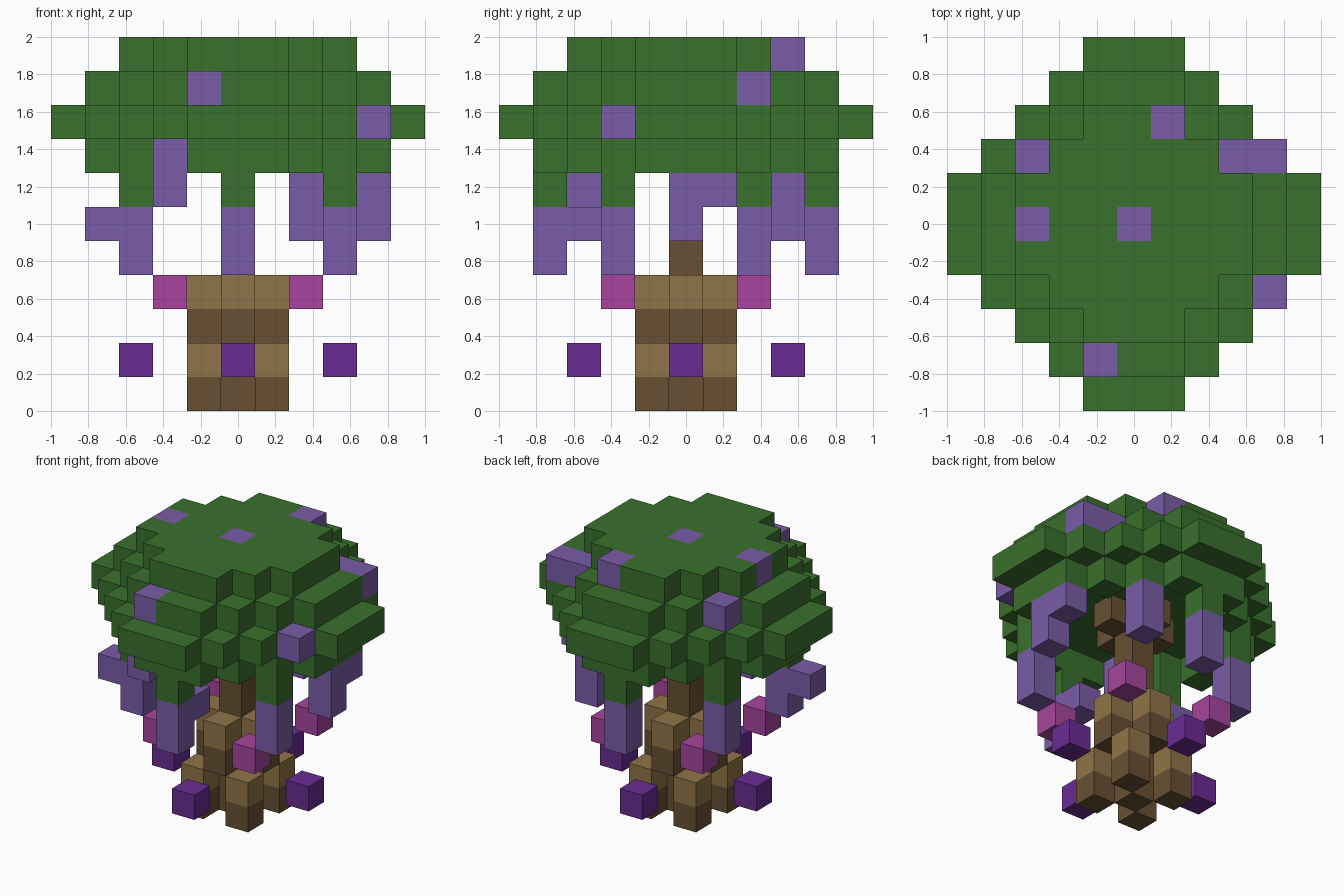
import bpy, bmesh
from mathutils import Vector

if "Cube" in bpy.data.objects:
    bpy.data.objects.remove(bpy.data.objects["Cube"], do_unlink=True)

CELL = 2 / 11


def material(name, hex_code):
    def linear(v):
        return v / 12.92 if v <= 0.04045 else ((v + 0.055) / 1.055) ** 2.4
    rgb = [linear(int(hex_code[i:i + 2], 16) / 255) for i in (0, 2, 4)]
    m = bpy.data.materials.new(name)
    m.use_nodes = True
    m.diffuse_color = (*rgb, 1)
    bsdf = m.node_tree.nodes["Principled BSDF"]
    bsdf.inputs["Base Color"].default_value = (*rgb, 1)
    bsdf.inputs["Roughness"].default_value = 0.9
    return m


MATS = {
    "leaf": material("leaf green", "3a702d"),
    "blossom": material("lavender", "7a5ca8"),
    "bark": material("dark bark", "685033"),
    "light_bark": material("light bark", "907448"),
    "pink": material("pink", "a6459d"),
    "violet": material("violet", "6a2b94"),
}

# Each filled cell maps to (part name, colour)
cells = {}


def fill(part, colour, positions):
    for p in positions:
        cells[tuple(p)] = (part, colour)


def disc(r, k):
    """Stepped round layer of cells with radius r."""
    span = range(-r, r + 1)
    return {(x, y, k) for x in span for y in span if abs(x) + abs(y) <= r + 1}


def strand(x, y, top, bottom):
    return [(x, y, k) for k in range(bottom, top + 1)]


SIDES = [(1, 0), (-1, 0), (0, 1), (0, -1)]
CORNERS = [(1, 1), (-1, 1), (1, -1), (-1, -1)]

# Canopy: hollow rim below three solid layers
fill("canopy", "leaf", disc(4, 7) - disc(3, 7))
for radius, layer in ((5, 8), (4, 9), (3, 10)):
    fill("canopy", "leaf", disc(radius, layer))

# Drooping leaf strands with blossom tips
for x, y in ((0, 4), (0, -4), (3, -2), (-3, 2), (-3, -2)):
    fill("leaf_strands", "leaf", [(x, y, 6)])
    fill("blossom_strands", "blossom", strand(x, y, 5, 4))

# Blossom strands hanging from the rim
fill("blossom_strands", "blossom", strand(2, 3, 6, 5) + strand(-2, -3, 7, 6)
     + strand(4, 0, 6, 5) + [(4, 1, 6), (-4, -2, 5), (0, -3, 5)])

# Blossoms set in the canopy
fill("canopy_blossoms", "blossom", [
    (0, 0, 10), (-3, 0, 10), (1, 3, 10), (-1, -4, 9),
    (-3, 2, 9), (3, 2, 9), (4, 2, 9), (4, -2, 8)])

# Trunk with branches, collar and roots
fill("trunk", "bark", strand(0, 0, 7, 0))
for x, y in SIDES:
    fill("branches", "bark", [(x, y, 7)])
    fill("trunk", "bark", [(x, y, 2)])
    fill("trunk_collar", "light_bark", [(x, y, 3)])
    fill("ground_petals", "violet", [(3 * x, 3 * y, 1)])
for x, y in CORNERS:
    fill("roots", "bark", [(x, y, 0)])
    fill("root_tops", "light_bark", [(x, y, 1)])
    fill("floating_petals", "pink", [(2 * x, 2 * y, 3)])


def build(part, colour):
    """Make one object from the exposed faces of a part's cells."""
    bm = bmesh.new()
    for cell, owner in cells.items():
        if owner != (part, colour):
            continue
        centre = Vector(cell) + Vector((0, 0, 0.5))
        for axis in range(3):
            for sign in (-1, 1):
                n, u = Vector(), Vector()
                n[axis], u[(axis + 1) % 3] = sign, 1
                if tuple(int(a + b) for a, b in zip(cell, n)) in cells:
                    continue
                w = n.cross(u)
                ring = (u + w, w - u, -u - w, u - w)
                bm.faces.new([bm.verts.new((centre + (n + c) / 2) * CELL)
                              for c in ring])
    bmesh.ops.remove_doubles(bm, verts=bm.verts, dist=0.001)
    mesh = bpy.data.meshes.new(part)
    bm.to_mesh(mesh)
    bm.free()
    mesh.materials.append(MATS[colour])
    obj = bpy.data.objects.new(part, mesh)
    bpy.context.collection.objects.link(obj)


for part, colour in sorted(set(cells.values())):
    build(part, colour)
